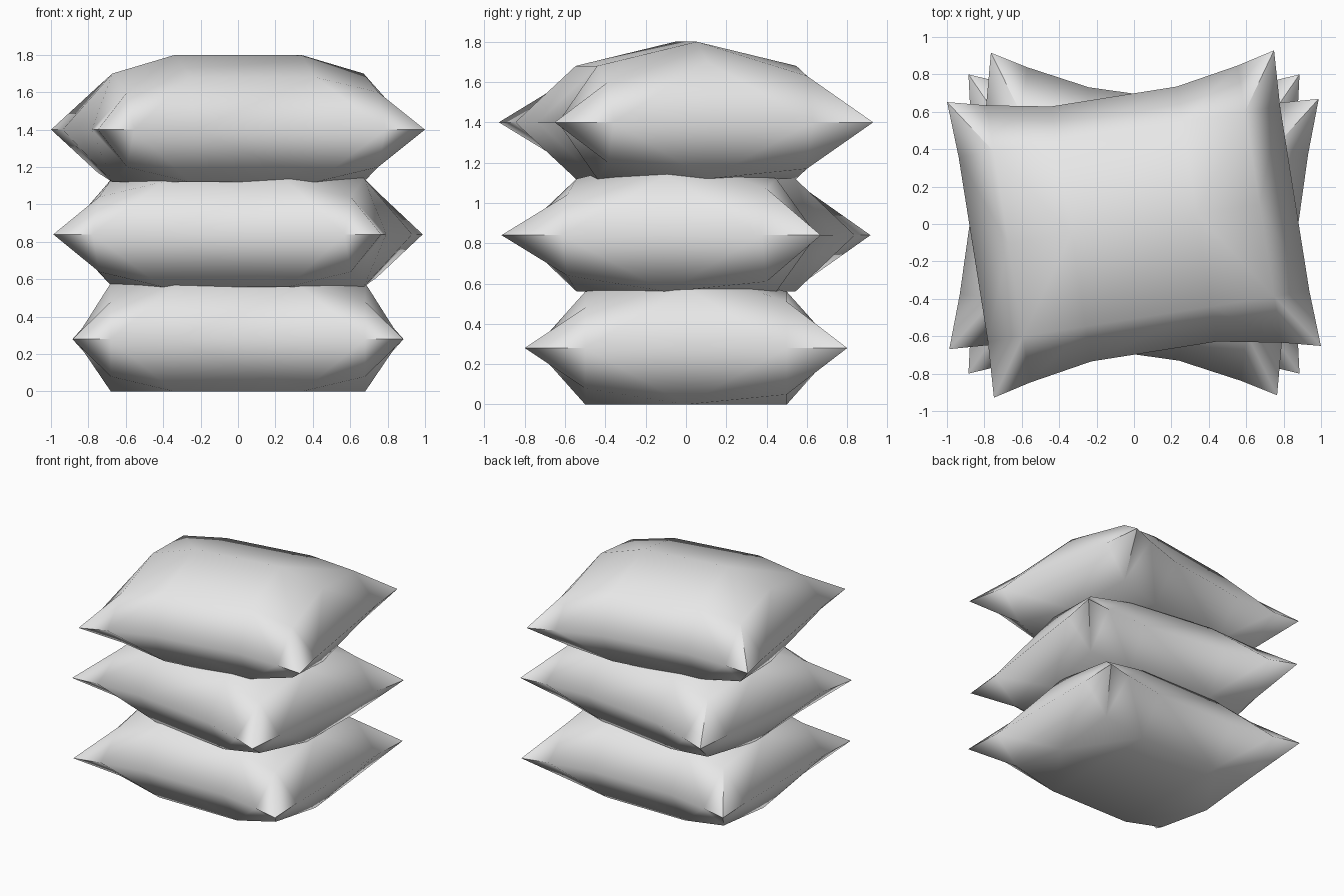
import bpy
import bmesh
import math

cube = bpy.data.objects.get("Cube")
if cube:
    bpy.data.objects.remove(cube, do_unlink=True)

# Plain grey cloth
cloth = bpy.data.materials.new("grey cloth")
cloth.use_nodes = True
GREY = (0.8, 0.8, 0.8, 1)
cloth.diffuse_color = GREY
cloth.node_tree.nodes["Principled BSDF"].inputs["Base Color"].default_value = GREY

# Cushion plan: column and row spacing
COLS = (-0.885, -0.68, -0.34, 0.34, 0.68, 0.885)
ROWS = (-0.8, -0.5, 0, 0.5, 0.8)
LAST_COL, LAST_ROW = len(COLS) - 1, len(ROWS) - 1
EDGE_Y = {0.885: 0.8, 0.68: 0.75, 0.34: 0.69}   # front and back seams curve inward
SIDE_X = 0.87                                    # side seams are almost straight


def is_seam(i, j):
    return i in (0, LAST_COL) or j in (0, LAST_ROW)


def plan(i, j):
    x, y = COLS[i], ROWS[j]
    if j in (0, LAST_ROW):
        y = math.copysign(EDGE_Y[abs(x)], y)
    elif i in (0, LAST_COL):
        x = math.copysign(SIDE_X, x)
    return x, y


def bulge(i, j):
    if is_seam(i, j):
        return 0
    inner = abs(COLS[i]) < 0.5
    if ROWS[j] == 0:
        return 0.4 if inner else 0.3
    if inner:
        return 0.28
    return 0.2 if ROWS[j] < 0 else 0.23


def cushion(name, seam_z, degrees):
    bm = bmesh.new()
    cells = [(i, j) for i in range(len(COLS)) for j in range(len(ROWS))]
    # Full upper side, lower side pressed flat
    upper = {c: bm.verts.new((*plan(*c), bulge(*c))) for c in cells}
    lower = {c: upper[c] if is_seam(*c)
             else bm.verts.new((*plan(*c), -min(bulge(*c), 0.28))) for c in cells}
    for side, flip in ((upper, False), (lower, True)):
        for i in range(LAST_COL):
            for j in range(LAST_ROW):
                a, b, c, d = (side[k] for k in
                              ((i, j), (i + 1, j), (i + 1, j + 1), (i, j + 1)))
                # Split each patch along its outer diagonal
                if abs(a.co.z + c.co.z) >= abs(b.co.z + d.co.z):
                    tris = ((a, b, c), (a, c, d))
                else:
                    tris = ((a, b, d), (b, c, d))
                for tri in tris:
                    bm.faces.new(tri[::-1] if flip else tri)
    mesh = bpy.data.meshes.new(name)
    bm.to_mesh(mesh)
    bm.free()
    mesh.materials.append(cloth)
    obj = bpy.data.objects.new(name, mesh)
    bpy.context.collection.objects.link(obj)
    obj.location.z = seam_z
    obj.rotation_euler.z = math.radians(degrees)
    return obj


# Stack of three twisted cushions
stack = [cushion("bottom_cushion", 0.28, 0),
         cushion("middle_cushion", 0.84, -8),
         cushion("top_cushion", 1.4, 9)]

# Soft cloth with a crisp seam
bpy.ops.object.select_all(action='DESELECT')
for obj in stack:
    obj.select_set(True)
bpy.context.view_layer.objects.active = stack[0]
bpy.ops.object.shade_smooth_by_angle(angle=math.radians(70))
